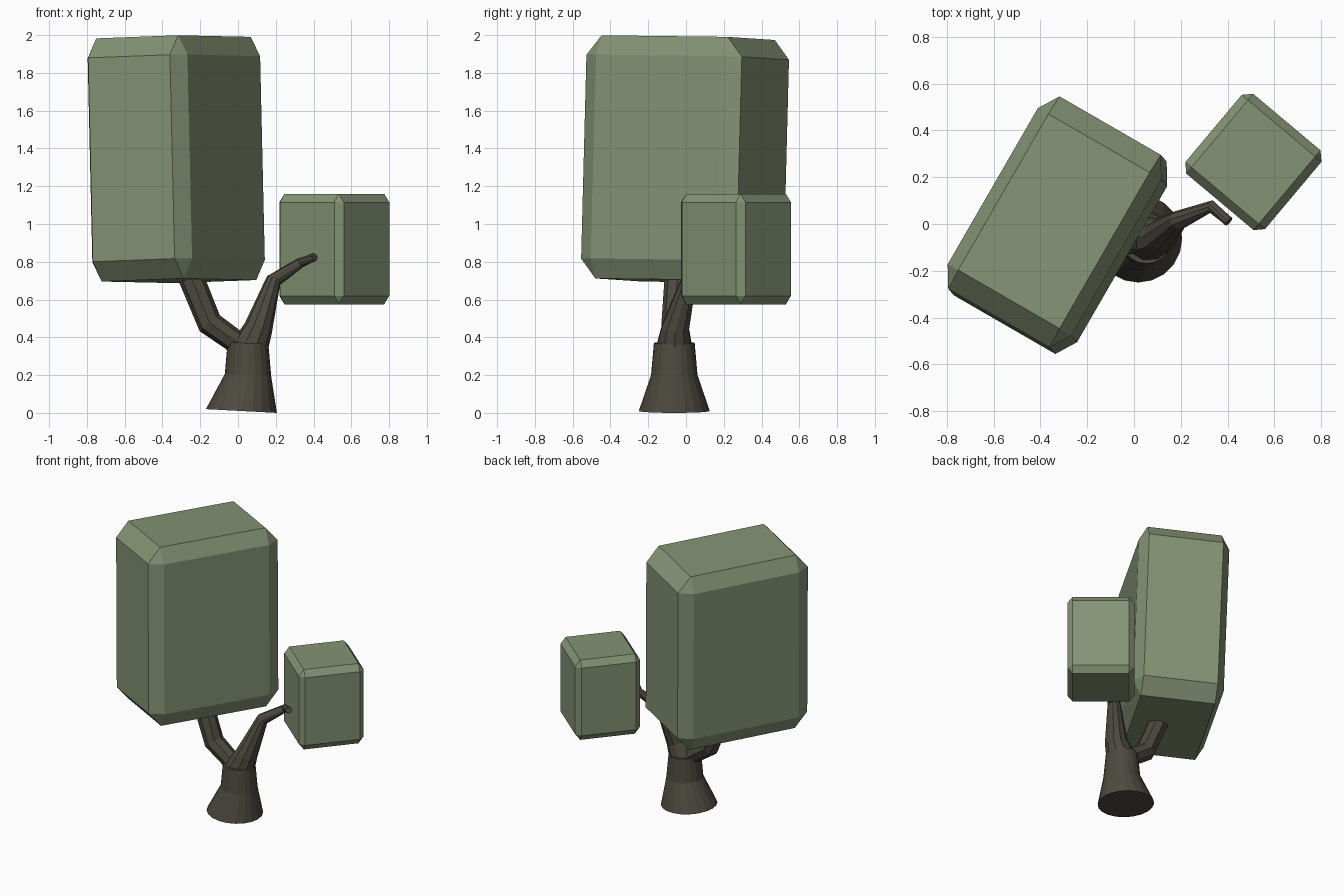
import bpy, bmesh
from math import cos, sin, pi, radians
from itertools import product
from mathutils import Vector, Matrix

if "Cube" in bpy.data.objects:
    bpy.data.objects.remove(bpy.data.objects["Cube"])


def material(name, color):
    m = bpy.data.materials.new(name)
    m.diffuse_color = (*color, 1)
    m.use_nodes = True
    m.node_tree.nodes["Principled BSDF"].inputs["Base Color"].default_value = m.diffuse_color
    return m


LEAF = material("leaf_green", (0.23, 0.29, 0.175))
BARK = material("bark_brown", (0.075, 0.067, 0.05))
UP = Vector((0, 0, 1))


def finish(name, bm, mat):
    bmesh.ops.recalc_face_normals(bm, faces=bm.faces[:])
    me = bpy.data.meshes.new(name)
    bm.to_mesh(me)
    bm.free()
    me.materials.append(mat)
    ob = bpy.data.objects.new(name, me)
    bpy.context.collection.objects.link(ob)
    return ob


def chamfer_box(name, center, half, bevel, turn, lean=(0, 0, 1)):
    """Box with every edge chamfered, turned about z and then leaned."""
    rot = UP.rotation_difference(Vector(lean)).to_matrix() @ Matrix.Rotation(radians(turn), 3, 'Z')
    bm = bmesh.new()
    for signs in product((-1, 1), repeat=3):
        for full in range(3):
            p = Vector([s * (h - (0 if i == full else b))
                        for i, (s, h, b) in enumerate(zip(signs, half, bevel))])
            bm.verts.new(rot @ p + Vector(center))
    bmesh.ops.convex_hull(bm, input=bm.verts[:])
    bmesh.ops.dissolve_limit(bm, angle_limit=radians(1), verts=bm.verts[:], edges=bm.edges[:])
    return finish(name, bm, LEAF)


def limb(name, path, sides, axis=None):
    """Tapered tube through (x, y, z, radius) points; rings follow the path unless axis is given."""
    bm = bmesh.new()
    pts = [Vector(p[:3]) for p in path]
    rings = []
    for i, p in enumerate(pts):
        if axis:
            d = Vector(axis)
        else:
            before = (p - pts[i - 1]).normalized() if i else Vector()
            after = (pts[i + 1] - p).normalized() if i < len(pts) - 1 else Vector()
            d = before + after
        q = UP.rotation_difference(d)
        r = path[i][3]
        rings.append([bm.verts.new(p + q @ Vector((r * cos(2 * pi * k / sides), r * sin(2 * pi * k / sides), 0)))
                      for k in range(sides)])
    for a, b in zip(rings, rings[1:]):
        for k in range(sides):
            n = (k + 1) % sides
            bm.faces.new((a[k], a[n], b[n], b[k]))
    bm.faces.new(rings[0][::-1])
    bm.faces.new(rings[-1])
    return finish(name, bm, BARK)


# Foliage blocks
chamfer_box("large_foliage", (-0.327, -0.005, 1.343), (0.305, 0.475, 0.644),
            (0.055, 0.09, 0.104), -30, (-0.023, 0.026, 1))
chamfer_box("small_foliage", (0.51, 0.265, 0.8675), (0.2225, 0.2225, 0.2925),
            (0.035, 0.035, 0.045), -40)

# Flared trunk with a slightly tilted foot
limb("trunk", [(0.018, -0.062, 0.01, 0.188), (0.053, -0.062, 0.2, 0.123),
               (0.053, -0.062, 0.37, 0.108)], 20, (0.053, 0, 1))

# Two forking branches
limb("left_branch", [(0.05, -0.062, 0.33, 0.07), (-0.03, -0.065, 0.39, 0.062),
                     (-0.15, -0.062, 0.475, 0.068), (-0.25, -0.045, 0.72, 0.068)], 8)
limb("right_branch", [(0.06, -0.062, 0.34, 0.1), (0.108, -0.056, 0.45, 0.076),
                      (0.188, 0.015, 0.7, 0.042), (0.33, 0.075, 0.795, 0.027),
                      (0.405, 0.01, 0.825, 0.022)], 10)
